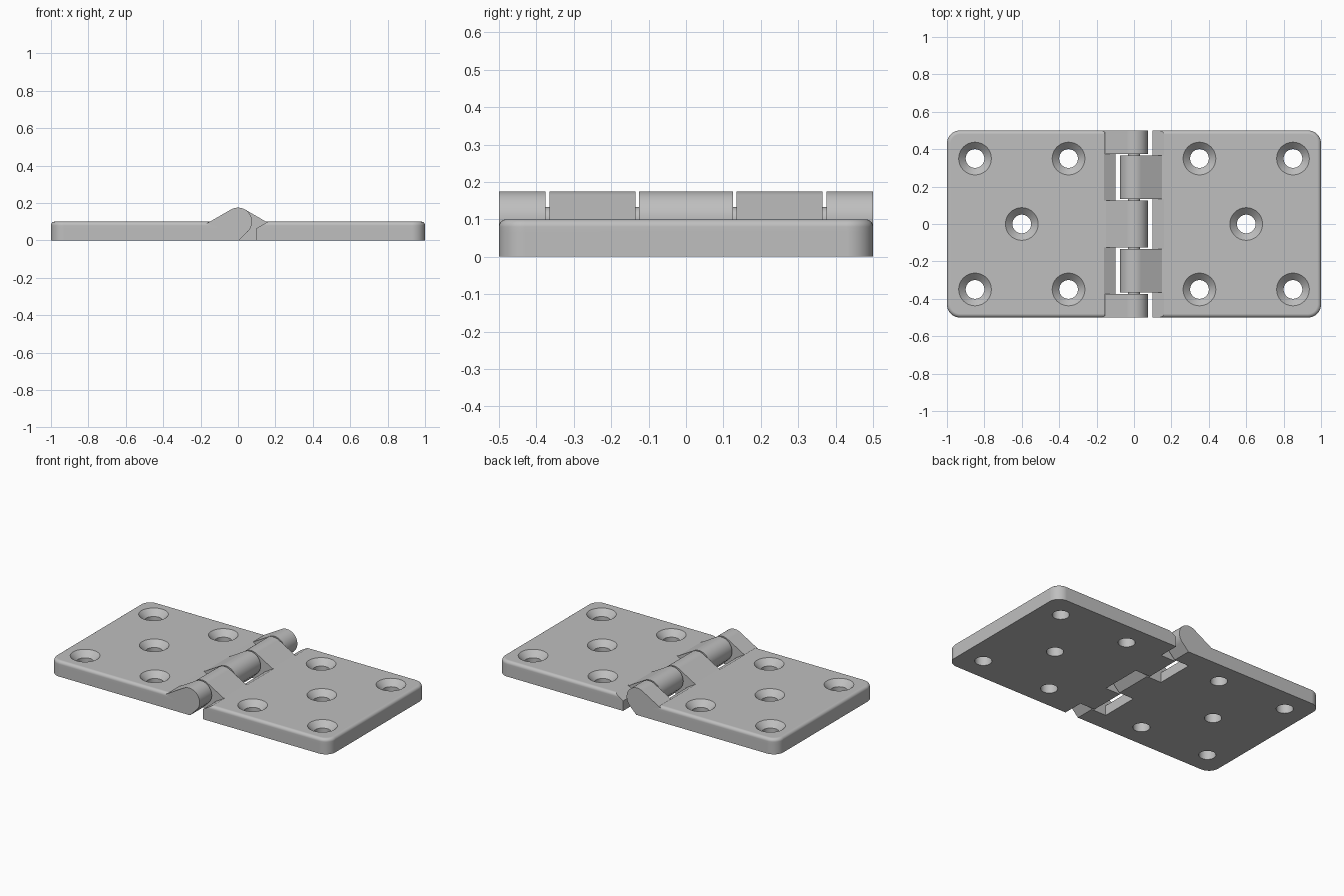
import bpy
import bmesh
from math import sin, cos, pi, radians, tan

default = bpy.data.objects.get("Cube")
if default:
    bpy.data.objects.remove(default)

metal = bpy.data.materials.new("satin_grey_metal")
metal.use_nodes = True
GREY = (0.52, 0.52, 0.52, 1)
metal.diffuse_color = GREY
metal.node_tree.nodes["Principled BSDF"].inputs["Base Color"].default_value = GREY

THICK, HALF_Y = 0.1, 0.5
CORNER, FILLET = 0.07, 0.02
EDGE_X, CHAMFER_Z = 0.1, 0.065
BARREL, PIN = 0.075, 0.033
SLOPE = radians(30)


def loft(bm, rings):
    """Join matching rings of points into one closed solid."""
    rows = [[bm.verts.new(p) for p in ring] for ring in rings]
    n = len(rows[0])
    for low, high in zip(rows, rows[1:]):
        for i in range(n):
            j = (i + 1) % n
            bm.faces.new((low[i], low[j], high[j], high[i]))
    bm.faces.new(rows[0][::-1])
    bm.faces.new(rows[-1])


def finish(bm, name):
    bmesh.ops.recalc_face_normals(bm, faces=bm.faces)
    mesh = bpy.data.meshes.new(name)
    bm.to_mesh(mesh)
    bm.free()
    mesh.materials.append(metal)
    obj = bpy.data.objects.new(name, mesh)
    bpy.context.collection.objects.link(obj)
    return obj


def select(obj):
    bpy.ops.object.select_all(action='DESELECT')
    obj.select_set(True)
    bpy.context.view_layer.objects.active = obj


def smooth(obj):
    select(obj)
    bpy.ops.object.shade_smooth_by_angle(angle=radians(28))
    normals = obj.modifiers.new("even_normals", 'WEIGHTED_NORMAL')
    normals.keep_sharp = True


def circle(x, y, z, r, n=40):
    return [(x + r * cos(2 * pi * i / n), y + r * sin(2 * pi * i / n), z)
            for i in range(n)]


def plate_ring(side, z, inset):
    """Leaf outline at one height: rounded outer corners, sloped inner end."""
    inner = EDGE_X + max(0, z - CHAMFER_Z) / tan(SLOPE)
    r, steps = CORNER - inset, 10
    ring = [(side * inner, -HALF_Y + inset, z)]
    for sy, start in ((-1, -pi / 2), (1, 0)):
        for i in range(steps + 1):
            a = start + i / steps * pi / 2
            ring.append((side * (1 - CORNER + r * cos(a)),
                         sy * (HALF_Y - CORNER) + r * sin(a), z))
    ring.append((side * inner, HALF_Y - inset, z))
    return ring


def make_plate(side, name):
    bm = bmesh.new()
    levels = [(0, 0), (CHAMFER_Z, 0)]
    for i in range(7):
        a = i / 6 * pi / 2
        levels.append((THICK - FILLET + FILLET * sin(a), FILLET * (1 - cos(a))))
    loft(bm, [plate_ring(side, z, inset) for z, inset in levels])
    plate = finish(bm, name)

    # Countersunk screw holes
    bm = bmesh.new()
    holes = [(x, y) for x in (0.35, 0.85) for y in (-0.35, 0.35)] + [(0.6, 0)]
    for x, y in holes:
        loft(bm, [circle(side * x, y, z, r) for z, r in
                  ((-0.05, 0.05), (0.0625, 0.05), (0.12, 0.1075))])
    cutter = finish(bm, "hole_cutter")
    cutter.hide_render = True
    cut = plate.modifiers.new("screw_holes", 'BOOLEAN')
    cut.operation = 'DIFFERENCE'
    cut.solver = 'EXACT'
    cut.object = cutter
    select(plate)
    bpy.ops.object.modifier_apply(modifier=cut.name)
    bpy.data.objects.remove(cutter)
    smooth(plate)


def make_knuckles(side, spans, name):
    """Barrel sections with a sloped web running back to the leaf."""
    bm = bmesh.new()
    for y0, y1 in spans:
        profile = [(EDGE_X, 0), (-0.006, 0)]
        for i in range(29):
            a = radians(225 - 165 * i / 28)
            profile.append((BARREL * cos(a), THICK + BARREL * sin(a)))
        if max(abs(y0), abs(y1)) < HALF_Y:
            profile += [(0.15, THICK), (0.163, THICK)]
        else:
            profile += [(0.168, 0.09)]
        profile.append((EDGE_X, 0.06))
        loft(bm, [[(side * x, y, z) for x, z in profile] for y in (y0, y1)])
    smooth(finish(bm, name))


# Leaves
make_plate(-1, "right_leaf")
make_plate(1, "left_leaf")

# Interlocking knuckles
make_knuckles(-1, [(-0.5, -0.375), (-0.125, 0.125), (0.375, 0.5)], "right_knuckles")
make_knuckles(1, [(-0.365, -0.135), (0.135, 0.365)], "left_knuckles")

# Hinge pin, hidden inside the end knuckles
bm = bmesh.new()
loft(bm, [[(x, y, THICK + z) for x, z, _ in circle(0, 0, 0, PIN, 32)]
          for y in (-0.45, 0.45)])
smooth(finish(bm, "hinge_pin"))
